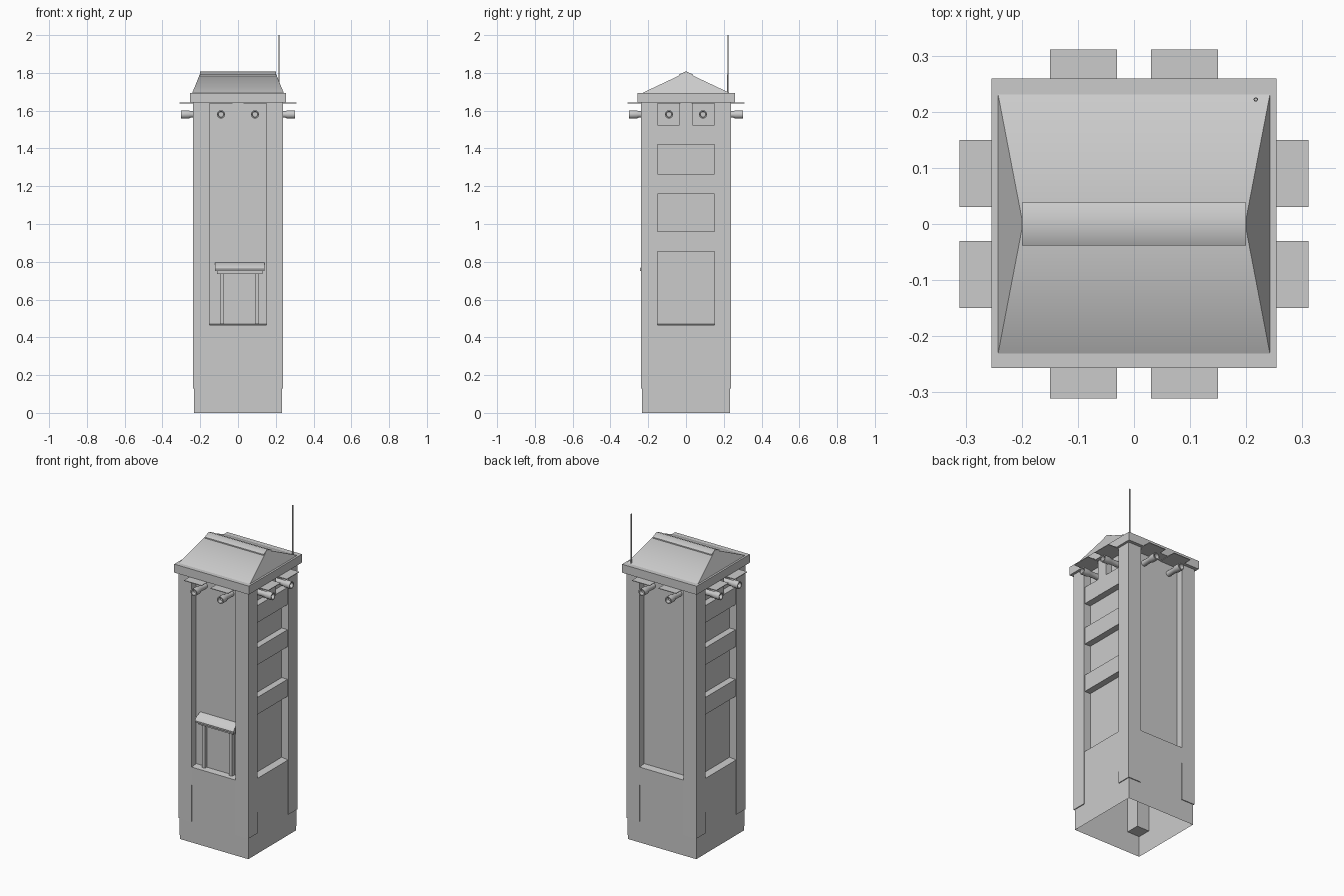
import bpy, bmesh, math
from mathutils import Matrix, Vector

if "Cube" in bpy.data.objects:
    bpy.data.objects.remove(bpy.data.objects["Cube"])


def mesh_object(name, verts, faces, turn=0.0, smooth=None):
    me = bpy.data.meshes.new(name)
    rot = Matrix.Rotation(turn, 4, 'Z')
    me.from_pydata([rot @ Vector(v) for v in verts], [], faces)
    bm = bmesh.new()
    bm.from_mesh(me)
    bmesh.ops.recalc_face_normals(bm, faces=bm.faces)
    bm.to_mesh(me)
    bm.free()
    ob = bpy.data.objects.new(name, me)
    bpy.context.collection.objects.link(ob)
    if smooth:
        bpy.ops.object.select_all(action='DESELECT')
        ob.select_set(True)
        bpy.context.view_layer.objects.active = ob
        bpy.ops.object.shade_smooth_by_angle(angle=math.radians(smooth))
    return ob


BOX = [(0, 1, 3, 2), (4, 6, 7, 5), (0, 4, 5, 1), (2, 3, 7, 6), (0, 2, 6, 4), (1, 5, 7, 3)]


def box(name, xs, ys, zs, turn=0.0):
    return mesh_object(name, [(x, y, z) for x in xs for y in ys for z in zs], BOX, turn)


def lathe(name, profile, centre, axis, closed, sides=16, turn=0.0):
    """Revolve (radius, distance) points around the z or -y axis."""
    verts, faces, n = [], [], len(profile)
    for i in range(sides):
        a = 2 * math.pi * i / sides
        for r, d in profile:
            c, s = r * math.cos(a), r * math.sin(a)
            off = (c, s, d) if axis == 'Z' else (c, -d, s)
            verts.append(Vector(centre) + Vector(off))
    for i in range(sides):
        j = (i + 1) % sides
        for k in range(n if closed else n - 1):
            m = (k + 1) % n
            faces.append((i * n + k, j * n + k, j * n + m, i * n + m))
    return mesh_object(name, verts, faces, turn, 40)


def square_shell(name, rings):
    """Open square tube through (half width, height) rings."""
    verts = [(sx * h, sy * h, z) for h, z in rings
             for sx, sy in ((-1, -1), (1, -1), (1, 1), (-1, 1))]
    faces = [(4 * r + i, 4 * r + (i + 1) % 4, 4 * r + 4 + (i + 1) % 4, 4 * r + 4 + i)
             for r in range(len(rings) - 1) for i in range(4)]
    return mesh_object(name, verts, faces)


# Hollow base with sill, continuing into the recessed wall panels
square_shell("tower_walls", [(0.233, 0), (0.236, 0.465), (0.192, 0.47), (0.192, 1.642)])

# Four corner pillars
for sx in (-1, 1):
    for sy in (-1, 1):
        box("corner_pillar", sorted((sx * 0.15, sx * 0.239)),
            sorted((sy * 0.15, sy * 0.239)), (0.13, 1.642))

# Side faces: floor beams, parapet and centre mullion in the recess
for turn in (math.pi / 2, -math.pi / 2):
    for z0, z1 in ((0.855, 0.96), (1.16, 1.265), (1.42, 1.525)):
        box("floor_beam", (-0.15, 0.15), (-0.232, -0.19), (z0, z1), turn)
    box("mullion", (-0.035, 0.035), (-0.233, -0.19), (1.42, 1.642), turn)

# Searchlights with flat shades on every face
for k in range(4):
    turn = k * math.pi / 2
    for x in (-0.09, 0.09):
        lathe("searchlight", [(0, 0.19), (0.017, 0.19), (0.017, 0.25), (0.022, 0.262),
                              (0.022, 0.302), (0.016, 0.302), (0.014, 0.28), (0, 0.28)],
              (x, 0, 1.58), 'Y', False, 16, turn)
        box("light_shade", (x - 0.06, x + 0.06), (-0.311, -0.19), (1.639, 1.643), turn)

# Doorway: leaf, jambs, lintel and sloping awning
box("door", (-0.074, 0.09), (-0.197, -0.185), (0.47, 0.74))
for x0, x1 in ((-0.096, -0.074), (0.09, 0.11)):
    box("door_jamb", (x0, x1), (-0.215, -0.185), (0.47, 0.74))
box("door_lintel", (-0.11, 0.13), (-0.228, -0.19), (0.735, 0.75))
profile = [(-0.19, 0.75), (-0.243, 0.75), (-0.245, 0.762), (-0.232, 0.78), (-0.19, 0.797)]
n = len(profile)
mesh_object("awning", [(x, y, z) for x in (-0.122, 0.14) for y, z in profile],
            [tuple(range(n)), tuple(range(n, 2 * n))] +
            [(i, (i + 1) % n, n + (i + 1) % n, n + i) for i in range(n)], smooth=40)

# Roof slab and hipped roof
box("roof_slab", (-0.254, 0.254), (-0.257, 0.259), (1.642, 1.694))
e, r = 0.243, 0.198
mesh_object("roof", [(-e, -0.235, 1.692), (e, -0.235, 1.692), (e, 0.235, 1.692),
                     (-e, 0.235, 1.692), (-r, 0, 1.803), (r, 0, 1.803)],
            [(0, 1, 5, 4), (2, 3, 4, 5), (1, 2, 5), (3, 0, 4), (0, 3, 2, 1)], smooth=60)

# Folded ridge capping
ridge = [(-0.039, 1.781), (-0.038, 1.791), (0, 1.808), (0.038, 1.791), (0.039, 1.781), (0, 1.799)]
n = len(ridge)
mesh_object("ridge_cap", [(x, y, z) for x in (-0.2, 0.2) for y, z in ridge],
            [tuple(range(n)), tuple(range(n, 2 * n))] +
            [(i, (i + 1) % n, n + (i + 1) % n, n + i) for i in range(n)], smooth=60)

# Antenna
lathe("antenna", [(0, 1.69), (0.004, 1.69), (0.004, 1.74), (0.003, 2.0), (0, 2.0)],
      (0.217, 0.222, 0), 'Z', False, 10)
